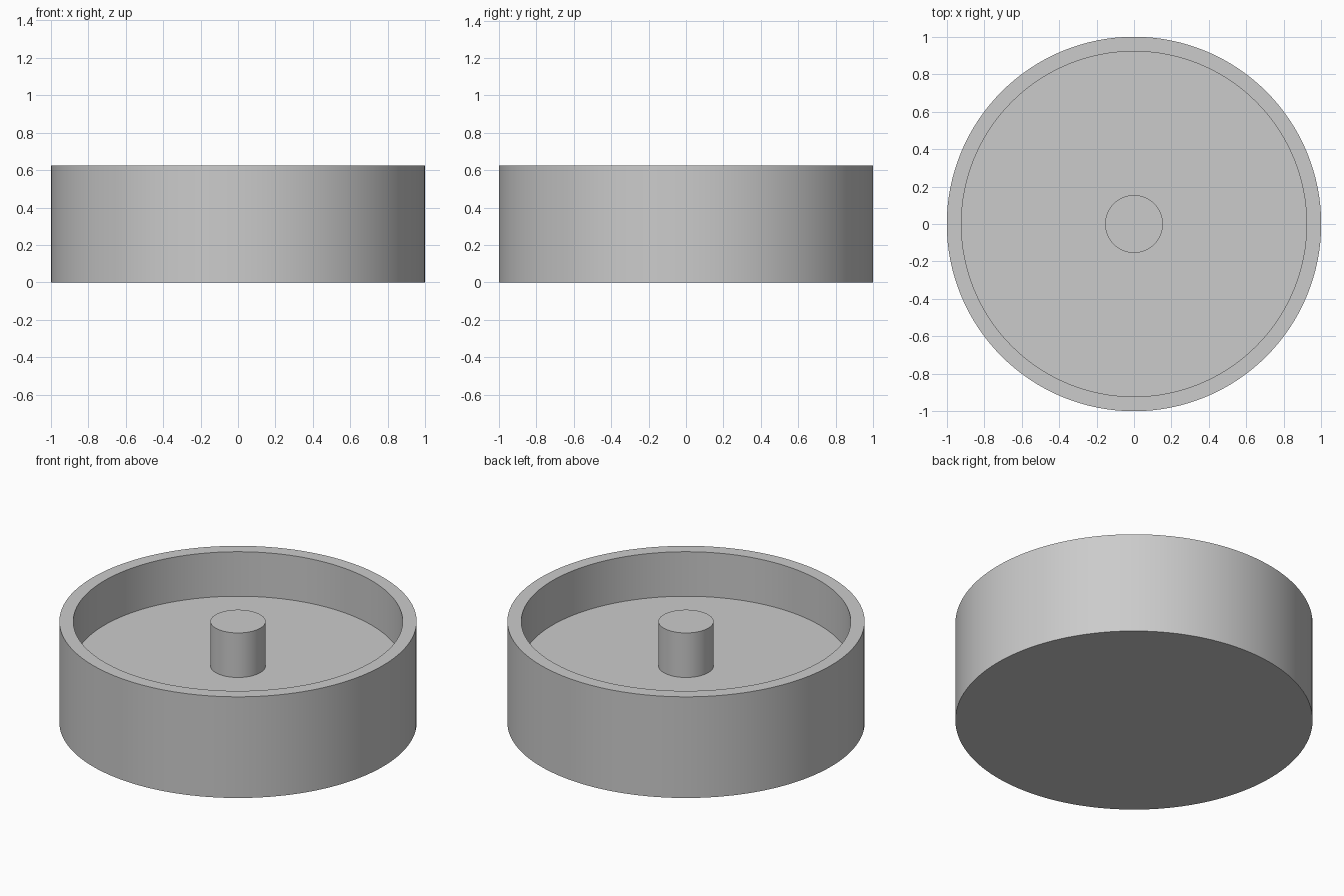
import bpy
import bmesh
import math

SEGMENTS = 128
RADIUS, HEIGHT = 1.0, 0.625
INNER_RADIUS, FLOOR = 0.922, 0.35
POST_RADIUS = 0.154

cube = bpy.data.objects.get("Cube")
if cube:
    bpy.data.objects.remove(cube, do_unlink=True)

grey = bpy.data.materials.new("light grey")
grey.use_nodes = True
grey.diffuse_color = (0.6, 0.6, 0.6, 1)
grey.node_tree.nodes["Principled BSDF"].inputs["Base Color"].default_value = grey.diffuse_color


def lathe(name, profile):
    """Spin a (radius, height) profile around the z axis."""
    bm = bmesh.new()
    rings = []
    for r, z in profile:
        angles = [math.tau * i / SEGMENTS for i in range(SEGMENTS)]
        rings.append([bm.verts.new((r * math.cos(a), r * math.sin(a), z)) for a in angles])
    for low, high in zip(rings, rings[1:]):
        for i in range(SEGMENTS):
            j = (i + 1) % SEGMENTS
            bm.faces.new((low[i], low[j], high[j], high[i]))
    # Close the last ring with a flat cap
    bm.faces.new(rings[-1])
    return bm, rings


def finish(name, bm):
    mesh = bpy.data.meshes.new(name)
    bm.to_mesh(mesh)
    bm.free()
    mesh.materials.append(grey)
    obj = bpy.data.objects.new(name, mesh)
    bpy.context.collection.objects.link(obj)
    bpy.ops.object.select_all(action="DESELECT")
    obj.select_set(True)
    bpy.context.view_layer.objects.active = obj
    bpy.ops.object.shade_smooth_by_angle(angle=math.radians(30))


# Round dish: outer wall, flat rim, inner wall and raised floor
bm, rings = lathe("dish", [(RADIUS, 0), (RADIUS, HEIGHT), (INNER_RADIUS, HEIGHT), (INNER_RADIUS, FLOOR)])
bm.faces.new(rings[0][::-1])
finish("dish", bm)

# Centre post standing on the floor, level with the rim
bm, rings = lathe("centre_post", [(POST_RADIUS, FLOOR), (POST_RADIUS, HEIGHT)])
finish("centre_post", bm)
